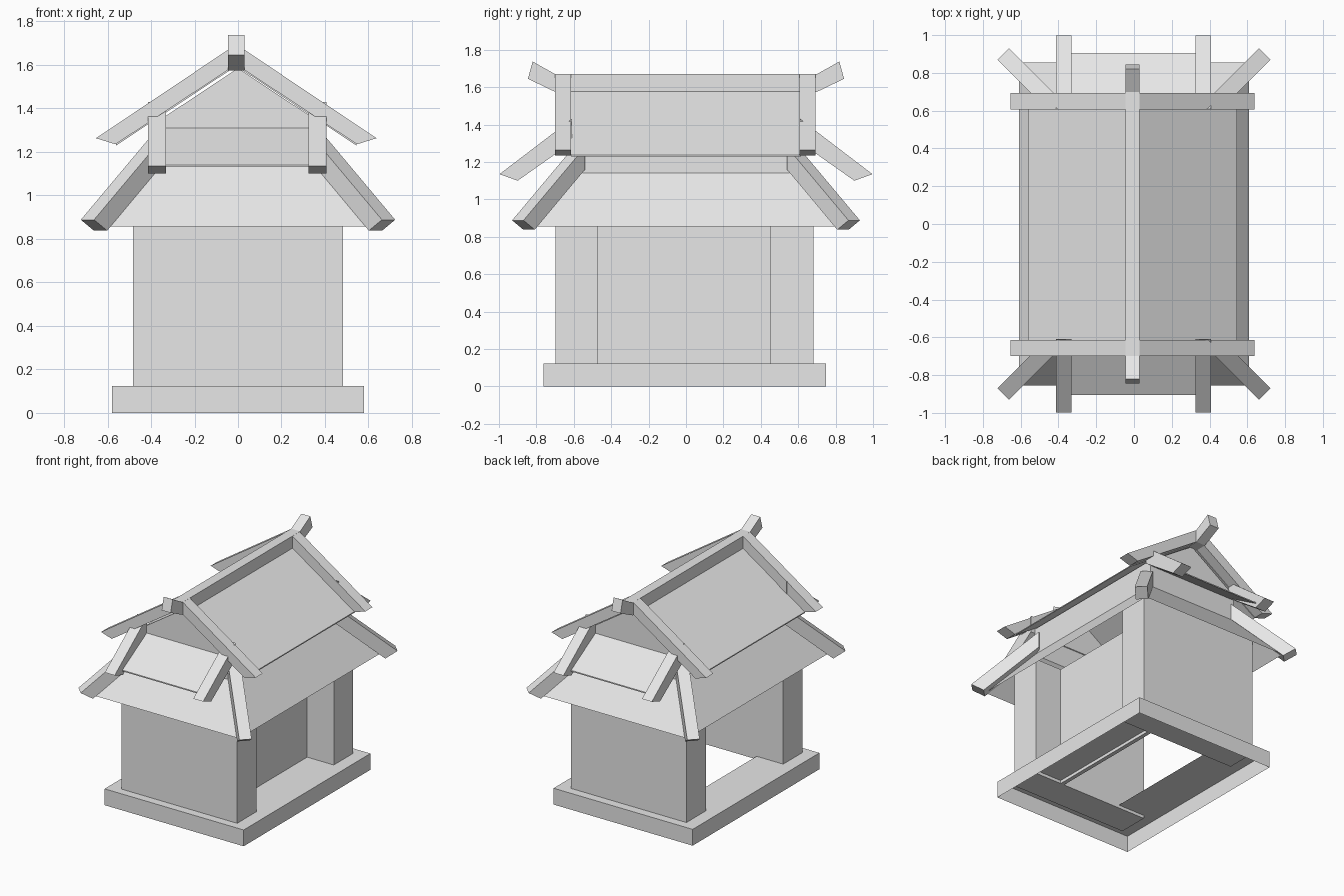
import bpy, bmesh
from math import radians, cos, sin
from mathutils import Vector

cube = bpy.data.objects.get("Cube")
if cube:
    bpy.data.objects.remove(cube, do_unlink=True)

grey = bpy.data.materials.new("plain_grey")
grey.use_nodes = True
grey.diffuse_color = (0.8, 0.8, 0.8, 1)
grey.node_tree.nodes["Principled BSDF"].inputs["Base Color"].default_value = (0.8, 0.8, 0.8, 1)


def finish(name, bm):
    bmesh.ops.recalc_face_normals(bm, faces=bm.faces)
    mesh = bpy.data.meshes.new(name)
    bm.to_mesh(mesh)
    bm.free()
    mesh.materials.append(grey)
    obj = bpy.data.objects.new(name, mesh)
    bpy.context.collection.objects.link(obj)
    return obj


def prism(name, profile, width, origin=(0, 0), angle=0, skip=()):
    """Extrude an upright (distance, height) profile sideways; angle turns it about z."""
    a = radians(angle)
    along, side = Vector((cos(a), sin(a), 0)), Vector((-sin(a), cos(a), 0))
    centre = Vector((origin[0], origin[1], 0))
    bm = bmesh.new()
    ends = []
    for s in (-0.5, 0.5):
        ends.append([bm.verts.new(centre + along * u + side * s * width + Vector((0, 0, z)))
                     for u, z in profile])
        bm.faces.new(ends[-1])
    n = len(profile)
    for i in range(n):
        if i not in skip:
            j = (i + 1) % n
            bm.faces.new((ends[0][i], ends[0][j], ends[1][j], ends[1][i]))
    return finish(name, bm)


def block(name, x0, x1, y0, y1, z0, z1):
    rect = [(x0, z0), (x1, z0), (x1, z1), (x0, z1)]
    return prism(name, rect, y1 - y0, (0, (y0 + y1) / 2))


def shell(name, rings, y=0):
    """Join rectangular rings (half width, half depth, height) with open ends."""
    bm = bmesh.new()
    loops = [[bm.verts.new((sx * hx, y + sy * hy, z))
              for sx, sy in ((-1, -1), (1, -1), (1, 1), (-1, 1))] for hx, hy, z in rings]
    for low, high in zip(loops, loops[1:]):
        for i in range(4):
            j = (i + 1) % 4
            bm.faces.new((low[i], low[j], high[j], high[i]))
    return finish(name, bm)


# Hollow plinth with a floor opening between the end rooms
shell("plinth", [(0.58, 0.755, 0), (0.58, 0.755, 0.123), (0.26, 0.465, 0.123)], y=-0.006)

# End rooms and the recessed panel on one side
block("front_room", -0.482, 0.482, -0.698, -0.47, 0.1, 1.0)
block("back_room", -0.482, 0.482, 0.453, 0.683, 0.1, 1.0)
block("recessed_panel", 0.23, 0.26, -0.47, 0.453, 0.1, 1.0)

# Flared lower roof
shell("lower_roof", [(0.61, 0.855, 0.856), (0.37, 0.615, 1.14)])

# Upper storey with gable ends, open underneath
gable = [(-0.37, 1.14), (0.37, 1.14), (0.37, 1.34), (0, 1.585), (-0.37, 1.34)]
prism("gable_storey", gable, 1.23, skip=(0,))

# Upper roof covering
OFF = -0.008
cover = [(-0.553, 1.237), (0, 1.603), (0.553, 1.237), (0.553, 1.229), (0, 1.595), (-0.553, 1.229)]
prism("upper_roof", cover, 1.23, (OFF, 0))

# Barge boards along both gables
right_half = [(0.037, 1.67), (0.645, 1.263), (0.555, 1.235), (0, 1.602)]
barge = right_half + [(-u, z) for u, z in reversed(right_half[:-1])]
for label, y in (("front", -0.657), ("back", 0.65)):
    prism(label + "_barge_board", barge, 0.085, (OFF, y))

# Ridge beam with raised ends
tip = [(0.70, 1.575), (0.845, 1.645), (0.82, 1.737), (0.70, 1.67)]
ridge = tip + [(-u, z) for u, z in reversed(tip)]
prism("ridge_beam", ridge, 0.075, (OFF, 0), 90)

# Small gable awnings and their sloping beams
awning = [(0.905, 1.14), (0.61, 1.312), (0.61, 1.303), (0.905, 1.131)]
rafter = [(0.997, 1.135), (0.90, 1.10), (0.61, 1.305), (0.61, 1.43)]
for label, turn in (("front", -90), ("back", 90)):
    prism(label + "_awning", awning, 0.70, (0, 0), turn)
    for side, x in (("left", 0.366), ("right", -0.372)):
        prism(f"{label}_{side}_awning_beam", rafter, 0.082, (x, 0), turn)

# Hip beams on the lower roof corners
hip = [(0.105, 0.888), (0.02, 0.838), (-0.36, 1.16), (-0.36, 1.28)]
for label, sy in (("front", -1), ("back", 1)):
    for side, sx in (("left", 1), ("right", -1)):
        turn = sy * (45 if sx > 0 else 135)
        prism(f"{label}_{side}_hip_beam", hip, 0.086, (sx * 0.618, sy * 0.825), turn)
